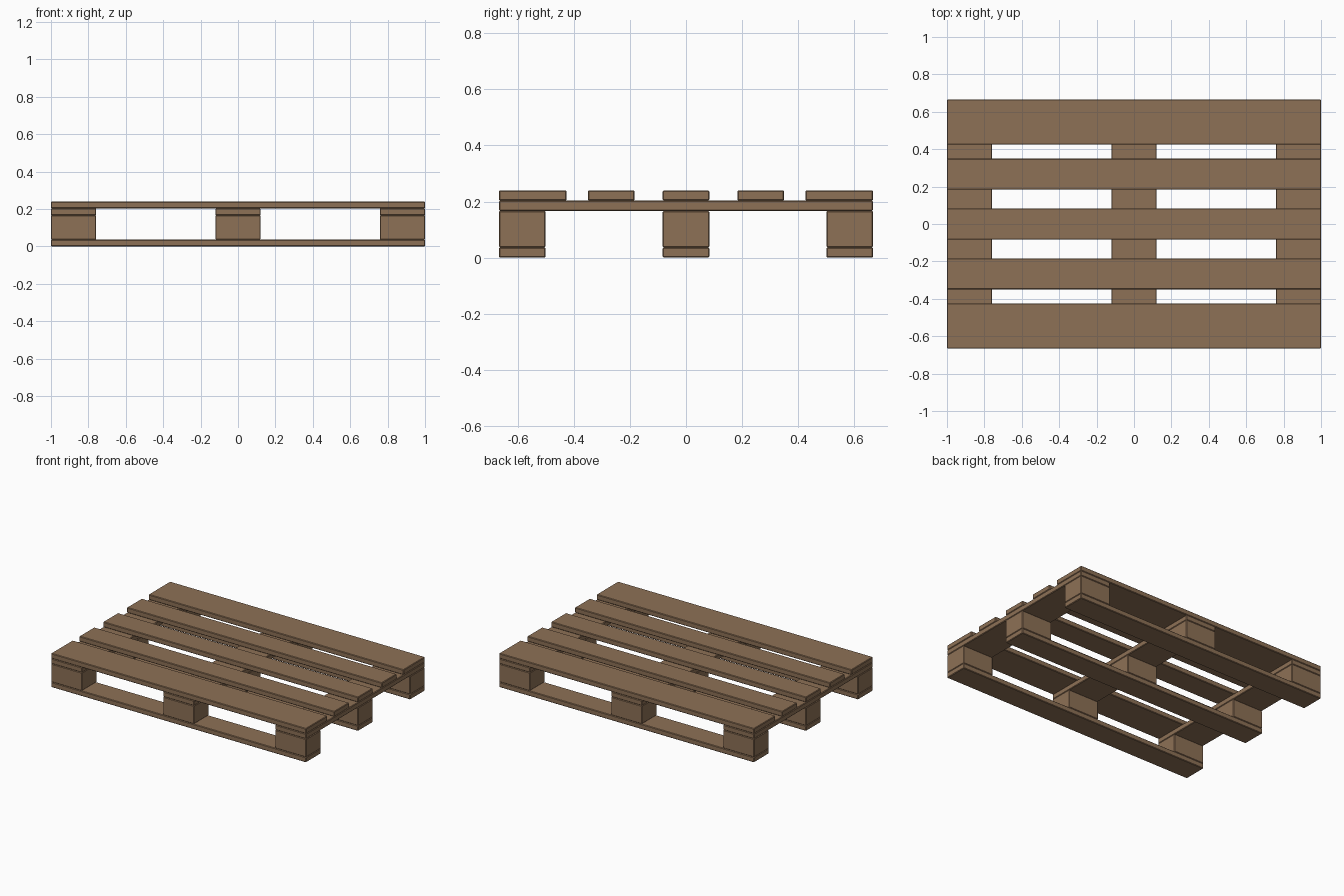
import bpy

if "Cube" in bpy.data.objects:
    bpy.data.objects.remove(bpy.data.objects["Cube"])

wood = bpy.data.materials.new("pallet wood")
wood.diffuse_color = (0.27, 0.165, 0.093, 1)
wood.use_nodes = True
wood.node_tree.nodes["Principled BSDF"].inputs["Base Color"].default_value = wood.diffuse_color


def plank(name, center, size):
    """Box with finely chamfered edges."""
    bpy.ops.mesh.primitive_cube_add(size=1, location=center)
    ob = bpy.context.object
    ob.name = name
    ob.scale = size
    bpy.ops.object.transform_apply(location=False, rotation=False, scale=True)
    ob.data.materials.append(wood)
    bev = ob.modifiers.new("chamfer", 'BEVEL')
    bev.width = 0.004
    bev.segments = 1
    return ob


L, W = 2.0, 1.3333          # overall length and width
T = 0.0367                  # board thickness
BH = 0.13                   # block height
WIDE, NARROW = 0.2417, 0.1667
xs = (-(L - WIDE) / 2, 0, (L - WIDE) / 2)
ys = (-(W - NARROW) / 2, 0, (W - NARROW) / 2)

# Bottom runners along the length
for i, y in enumerate(ys):
    plank(f"bottom_board_{i + 1}", (0, y, T / 2), (L, NARROW, T))

# Nine spacer blocks
for i, x in enumerate(xs):
    for j, y in enumerate(ys):
        plank(f"block_{i + 1}_{j + 1}", (x, y, T + BH / 2), (WIDE, NARROW, BH))

# Cross stringers over the blocks
for i, x in enumerate(xs):
    plank(f"stringer_{i + 1}", (x, 0, T * 1.5 + BH), (WIDE, W, T))

# Deck boards: wide at the edges, narrow inside
edge = (W - WIDE) / 2
deck = [(-edge, WIDE), (-0.2667, NARROW), (0, NARROW), (0.2667, NARROW), (edge, WIDE)]
for i, (y, w) in enumerate(deck):
    plank(f"deck_board_{i + 1}", (0, y, T * 2.5 + BH), (L, w, T))
